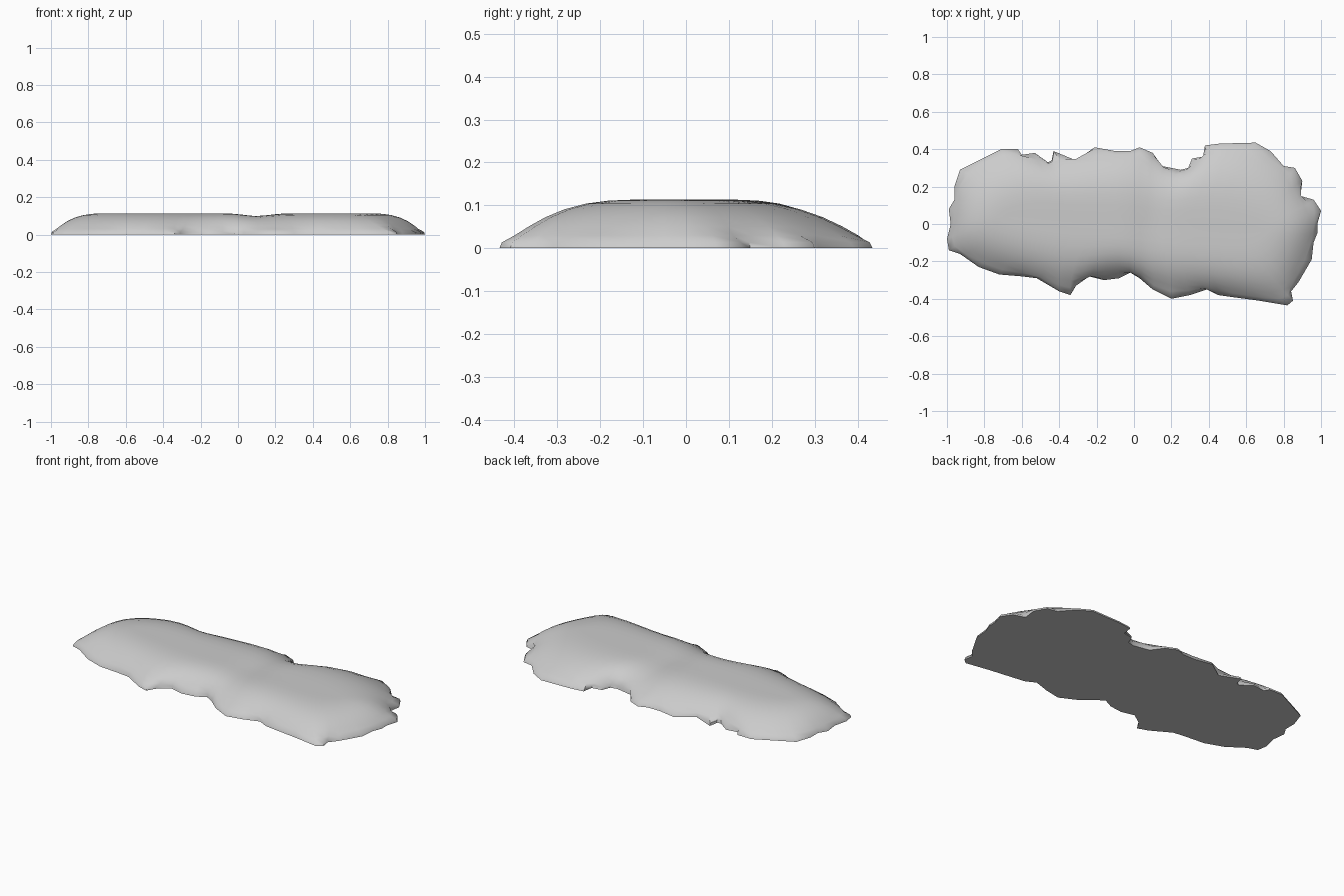
import bpy, math

if "Cube" in bpy.data.objects:
    bpy.data.objects.remove(bpy.data.objects["Cube"])

# Ragged ground outline, clockwise from the left tip
OUTLINE = [
    (-1.0, -.08), (-.98, 0), (-.99, .08), (-.96, .13), (-.96, .2), (-.93, .29), (-.81, .35),
    (-.71, .40), (-.62, .40), (-.60, .37), (-.53, .38), (-.46, .33), (-.44, .34), (-.43, .39),
    (-.31, .34), (-.21, .41), (-.1, .39), (-.02, .39), (.03, .41), (.10, .38), (.15, .31),
    (.25, .29), (.29, .30), (.31, .35), (.37, .36), (.38, .42), (.46, .43), (.65, .435),
    (.73, .39), (.8, .31), (.86, .30), (.90, .23), (.89, .15), (.96, .13), (1.0, .07),
    (.98, 0), (.98, -.05), (.96, -.10), (.95, -.19), (.88, -.31), (.84, -.36), (.85, -.41),
    (.82, -.435), (.67, -.41), (.52, -.39), (.45, -.38), (.39, -.35), (.30, -.38), (.20, -.40),
    (.10, -.35), (.03, -.29), (-.02, -.26), (-.08, -.29), (-.16, -.30), (-.24, -.28),
    (-.31, -.33), (-.34, -.38), (-.40, -.36), (-.52, -.29), (-.60, -.28), (-.72, -.27),
    (-.83, -.23), (-.93, -.16), (-.99, -.14)]
N = len(OUTLINE)


def relax(pts):
    """Soften a closed loop by averaging neighbours."""
    return [tuple((pts[i - 1][k] + 2 * pts[i][k] + pts[(i + 1) % N][k]) / 4 for k in (0, 1))
            for i in range(N)]


def height(x, t):
    dome = 0.112 * (1 - (1 - t) ** 3.6)
    saddle = 1 - 0.13 * math.exp(-((x - 0.1) / 0.09) ** 2)
    return dome * saddle


# Rings shrink towards a central spine while rising and softening
STEPS = [0, 0.015, 0.06, 0.13, 0.22, 0.33, 0.46, 0.6, 0.75, 0.9]
verts, loop = [], OUTLINE
for r, t in enumerate(STEPS):
    for x, y in loop:
        px = x + (0.66 * x - x) * t
        py = y + (-0.05 * x - y) * t
        z = 0 if r == 0 else height(px, t) + 0.008 * (1 - t)
        verts.append((px, py, z))
    if r >= 1:
        loop = relax(loop)

faces = [tuple(range(N))]                       # flat underside
for r in range(len(STEPS) - 1):
    for i in range(N):
        j = (i + 1) % N
        faces.append((r * N + i, (r + 1) * N + i, (r + 1) * N + j, r * N + j))

# Crest strip: join the far and near sides of the last ring
base = (len(STEPS) - 1) * N
right = max(range(N), key=lambda i: verts[base + i][0])
a, b = 0, N                                     # a walks along the back, b along the front
while b - a > 1:
    va, vb = verts[base + a + 1], verts[base + (b - 1) % N]
    if b - a == 2 or (va[0] <= vb[0] and a < right) or b - 1 <= right:
        tri, a = (a, a + 1, b % N), a + 1
    else:
        tri, b = (a, b - 1, b % N), b - 1
    if len(set(tri)) == 3:
        faces.append(tuple(base + k for k in reversed(tri)))

mesh = bpy.data.meshes.new("mound")
mesh.from_pydata(verts, [], faces)
mesh.validate()
mound = bpy.data.objects.new("mound", mesh)
bpy.context.collection.objects.link(mound)

# Consistent outward normals, smooth top and crisp base edge
import bmesh
bm = bmesh.new()
bm.from_mesh(mesh)
bmesh.ops.recalc_face_normals(bm, faces=bm.faces)
bm.to_mesh(mesh)
bm.free()
bpy.context.view_layer.objects.active = mound
mound.select_set(True)
bpy.ops.object.shade_smooth_by_angle(angle=math.radians(50))
